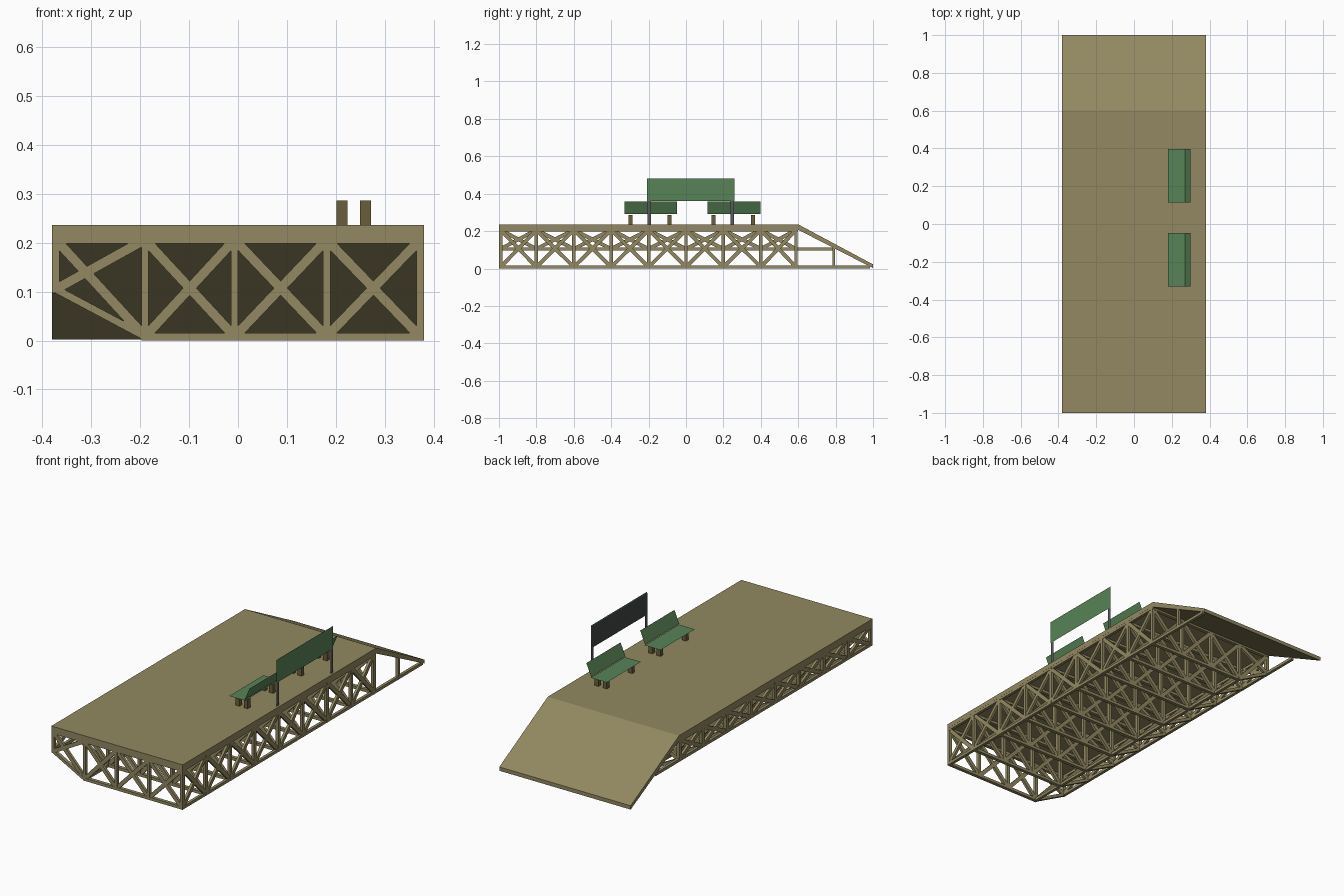
import bpy, bmesh
from mathutils import Vector, Matrix

if "Cube" in bpy.data.objects:
    bpy.data.objects.remove(bpy.data.objects["Cube"])


def material(name, rgb):
    m = bpy.data.materials.new(name)
    m.diffuse_color = (*rgb, 1)
    m.use_nodes = True
    m.node_tree.nodes["Principled BSDF"].inputs["Base Color"].default_value = m.diffuse_color
    return m


OLIVE = material("weathered olive wood", (0.287, 0.246, 0.119))
GREEN = material("bench green", (0.098, 0.227, 0.095))
BROWN = material("dark wood", (0.144, 0.114, 0.045))
GREY = material("post grey", (0.10, 0.10, 0.11))
DARK = material("sign back dark grey", (0.055, 0.06, 0.058))


def finish(bm, name, mat):
    me = bpy.data.meshes.new(name)
    bm.to_mesh(me)
    bm.free()
    me.materials.append(mat)
    ob = bpy.data.objects.new(name, me)
    bpy.context.collection.objects.link(ob)
    return ob


def add_box(bm, lo, hi):
    lo, hi = Vector(lo), Vector(hi)
    s = hi - lo
    bmesh.ops.create_cube(bm, size=1, matrix=Matrix.Translation((lo + hi) / 2) @ Matrix.Diagonal((*s, 1)))


def add_beam(bm, a, b, normal, width, depth):
    """Square bar from a to b; depth runs along the normal of the truss plane."""
    a, b, n = Vector(a), Vector(b), Vector(normal)
    d = (b - a).normalized()
    side = n.cross(d)
    rot = Matrix((d, side, n)).transposed().to_4x4()
    mat = Matrix.Translation((a + b) / 2) @ rot @ Matrix.Diagonal(((b - a).length, width, depth, 1))
    bmesh.ops.create_cube(bm, size=1, matrix=mat)


def add_quad(bm, pts):
    bm.faces.new([bm.verts.new(p) for p in pts])


# deck and ramp: one side profile (y, z) extruded across the width
profile = [(-1, 0.212), (-1, 0.236), (0.6, 0.236), (1, 0.022), (1, 0.002), (0.59, 0.212)]
bm = bmesh.new()
f = bm.faces.new([bm.verts.new((-0.38, y, z)) for y, z in profile])
ext = bmesh.ops.extrude_face_region(bm, geom=[f])
bmesh.ops.translate(bm, vec=(0.76, 0, 0), verts=[v for v in ext["geom"] if isinstance(v, bmesh.types.BMVert)])
bmesh.ops.recalc_face_normals(bm, faces=bm.faces)
finish(bm, "deck_and_ramp", OLIVE)

XS = [-0.372, -0.19, -0.007, 0.181, 0.372]           # post positions across
YS = [-0.991] + [-0.8 + 0.2 * i for i in range(7)] + [0.588]  # frame positions
TOP, MID, BOT = 0.206, 0.105, 0.008
W, D = 0.015, 0.018

# cross frames with a chamfered left bottom corner
bm = bmesh.new()
N = (0, 1, 0)
for y in YS:
    add_beam(bm, (-0.38, y, TOP), (0.38, y, TOP), N, W, D)
    add_beam(bm, (-0.195, y, BOT), (0.38, y, BOT), N, W, D)
    add_beam(bm, (XS[0], y, MID), (XS[1], y, BOT), N, W, D)
    for i, x in enumerate(XS):
        add_beam(bm, (x, y, MID - 0.005 if i == 0 else BOT), (x, y, TOP), N, W, D)
    for i, (a, b) in enumerate(zip(XS, XS[1:])):
        add_beam(bm, (a, y, MID if i == 0 else BOT), (b, y, TOP), N, 0.02, D * 0.8)
        add_beam(bm, (a, y, TOP), (b, y, BOT), N, 0.02, D * 0.8)
finish(bm, "cross_frames", OLIVE)

# long side trusses: full height on the right, half height on the left
for name, x, base in (("right_truss", 0.372, BOT), ("left_truss", -0.372, MID)):
    bm = bmesh.new()
    N = (1, 0, 0)
    end = 0.985 if base == BOT else 0.79
    add_beam(bm, (x, -1, base), (x, end, base), N, W, W)
    add_beam(bm, (x, -1, TOP), (x, 0.6, TOP), N, W, W)
    for a, b in zip(YS, YS[1:]):
        add_beam(bm, (x, a, base), (x, b, TOP), N, 0.02, 0.013)
        add_beam(bm, (x, a, TOP), (x, b, base), N, 0.02, 0.013)
    if base == BOT:
        add_beam(bm, (x, 0.79, 0), (x, 0.79, 0.112), N, W, W)  # ramp post
    finish(bm, name, OLIVE)

# lower chord where the left corner is cut back
bm = bmesh.new()
add_beam(bm, (-0.19, -1, BOT), (-0.19, 0.6, BOT), (1, 0, 0), W, W)
finish(bm, "inner_chord", OLIVE)

# benches: thin seat and leaning back on four stub legs
for label, y0 in (("front", -0.33), ("rear", 0.115)):
    y1 = y0 + 0.283
    bm = bmesh.new()
    add_quad(bm, [(0.18, y0, 0.287), (0.272, y0, 0.287), (0.272, y1, 0.287), (0.18, y1, 0.287)])
    finish(bm, label + "_bench_seat", GREEN)
    bm = bmesh.new()
    add_quad(bm, [(0.27, y0, 0.292), (0.298, y0, 0.357), (0.298, y1, 0.357), (0.27, y1, 0.292)])
    finish(bm, label + "_bench_back", GREEN)
    bm = bmesh.new()
    for x in (0.201, 0.249):
        for y in (y0 + 0.022, y0 + 0.232):
            add_box(bm, (x, y, 0.235), (x + 0.023, y + 0.021, 0.286))
    finish(bm, label + "_bench_legs", BROWN)

# sign: green face outward, dark back, two flat posts
bm = bmesh.new()
add_quad(bm, [(0.370, -0.208, 0.36), (0.370, 0.258, 0.36), (0.370, 0.258, 0.48), (0.370, -0.208, 0.48)])
finish(bm, "sign_face", GREEN)
bm = bmesh.new()
add_quad(bm, [(0.367, 0.254, 0.364), (0.367, -0.204, 0.364), (0.367, -0.204, 0.476), (0.367, 0.254, 0.476)])
finish(bm, "sign_back", DARK)
bm = bmesh.new()
for y in (-0.207, 0.237):
    add_quad(bm, [(0.3685, y, 0.235), (0.3685, y + 0.02, 0.235), (0.3685, y + 0.02, 0.4), (0.3685, y, 0.4)])
finish(bm, "sign_posts", GREY)
